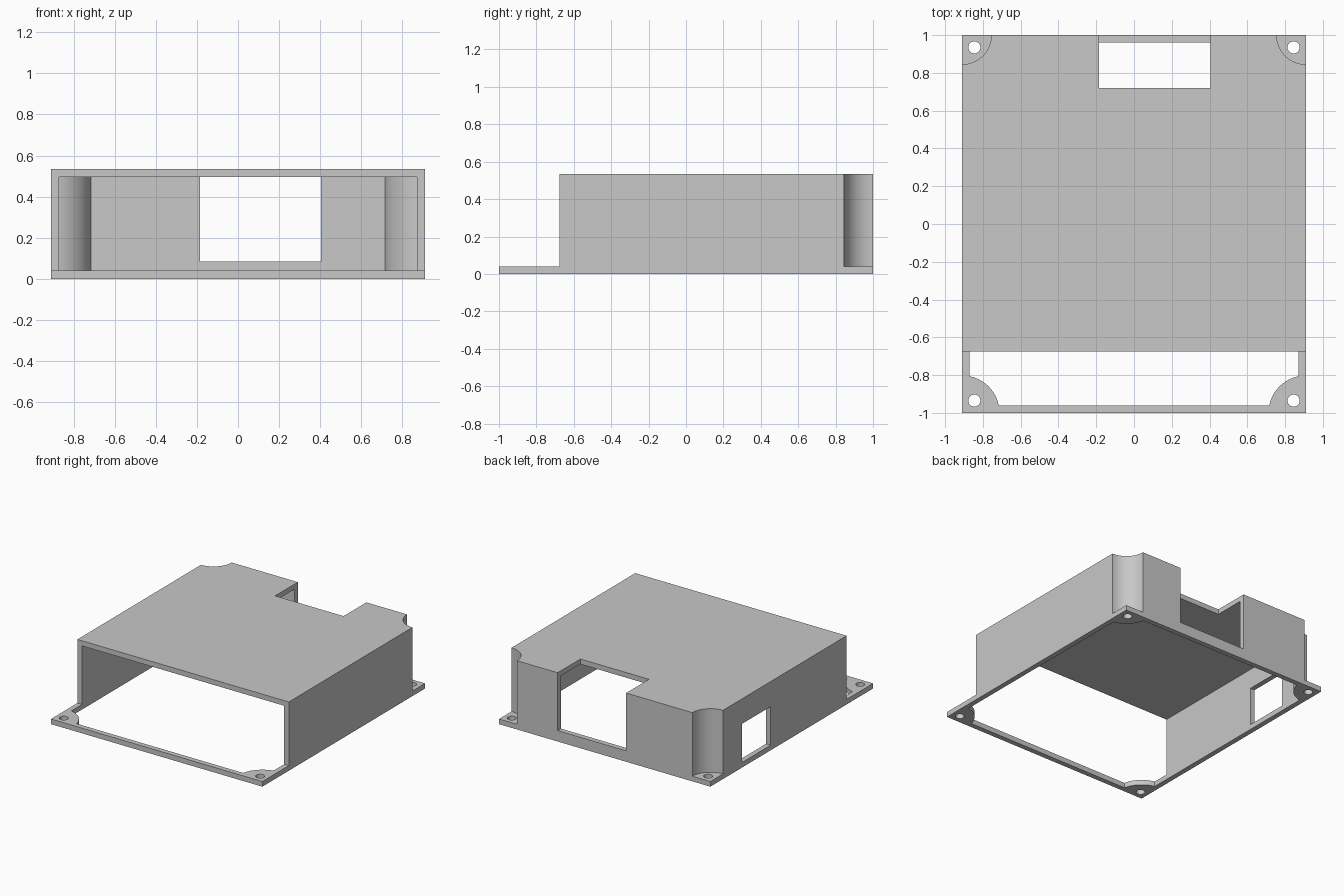
import bpy
import bmesh
from math import asin, acos, cos, sin, pi, radians
from mathutils import Vector

if "Cube" in bpy.data.objects:
    bpy.data.objects.remove(bpy.data.objects["Cube"], do_unlink=True)

# Main dimensions
HX, HY, H = 0.91, 1.0, 0.535
WALL = 0.04
FRONT = -0.675          # where the roof ends
POST_OUT, POST_IN = 0.155, 0.198

grey = bpy.data.materials.new("light grey plastic")
grey.use_nodes = True
colour = (0.58, 0.58, 0.58, 1)
grey.diffuse_color = colour
grey.node_tree.nodes["Principled BSDF"].inputs["Base Color"].default_value = colour


def prism(name, points, offset):
    """Extrude a closed outline of 3D points along an offset."""
    bm = bmesh.new()
    face = bm.faces.new([bm.verts.new(p) for p in points])
    new = bmesh.ops.extrude_face_region(bm, geom=[face])["geom"]
    bmesh.ops.translate(bm, vec=Vector(offset),
                        verts=[v for v in new if isinstance(v, bmesh.types.BMVert)])
    bmesh.ops.recalc_face_normals(bm, faces=bm.faces)
    mesh = bpy.data.meshes.new(name)
    bm.to_mesh(mesh)
    bm.free()
    obj = bpy.data.objects.new(name, mesh)
    bpy.context.collection.objects.link(obj)
    mesh.materials.append(grey)
    return obj


def box(name, x0, x1, y0, y1, z0, z1):
    outline = [(x0, y0, z0), (x1, y0, z0), (x1, y1, z0), (x0, y1, z0)]
    return prism(name, outline, (0, 0, z1 - z0))


def cylinder(name, x, y, r, z0, z1, n):
    outline = [(x + r * cos(2 * pi * i / n), y + r * sin(2 * pi * i / n), z0)
               for i in range(n)]
    return prism(name, outline, (0, 0, z1 - z0))


# Enclosure body: stepped side profile across the full width
side = [(-HY, 0), (HY, 0), (HY, H), (FRONT, H), (FRONT, WALL), (-HY, WALL)]
body = prism("enclosure", [(-HX, y, z) for y, z in side], (2 * HX, 0, 0))

# Inner cavity: plan outline with a concave arc around each corner
start, end, steps = asin(WALL / POST_IN), acos(WALL / POST_IN), 16
cavity_plan = []
for sx, sy in ((1, 1), (-1, 1), (-1, -1), (1, -1)):
    arc = []
    for i in range(steps + 1):
        a = start + (end - start) * i / steps
        arc.append((sx * (HX - POST_IN * sin(a)), sy * (HY - POST_IN * cos(a)), -0.1))
    # Run each arc in the direction that continues around the outline
    cavity_plan += arc[::-1] if sx * sy > 0 else arc
    if sx * sy > 0:
        cavity_plan[-len(arc):] = sorted(arc, key=lambda p: -abs(p[0]))
    else:
        cavity_plan[-len(arc):] = sorted(arc, key=lambda p: abs(p[0]))
cutters = [prism("cavity_cutter", cavity_plan, (0, 0, H - WALL + 0.1))]

# Rounded recesses above the back corners, and four screw holes
for sx in (-1, 1):
    cutters.append(cylinder("corner_cutter", sx * HX, HY, POST_OUT, WALL, 0.7, 96))
    for sy in (-1, 1):
        cutters.append(cylinder("screw_hole_cutter", sx * 0.845, sy * 0.935,
                                0.032, -0.1, 0.1, 32))

# Connector notch through roof and back wall, window in one side wall
cutters.append(box("notch_cutter", -0.185, 0.405, 0.72, 1.1, 0.085, 0.7))
cutters.append(box("window_cutter", -1.0, -0.8, 0.26, 0.61, WALL, 0.34))

bpy.ops.object.select_all(action="DESELECT")
bpy.context.view_layer.objects.active = body
body.select_set(True)
for cutter in cutters:
    cutter.hide_render = True
    mod = body.modifiers.new("cut", "BOOLEAN")
    mod.operation = "DIFFERENCE"
    mod.solver = "EXACT"
    mod.object = cutter
    bpy.ops.object.modifier_apply(modifier=mod.name)
    bpy.data.objects.remove(cutter, do_unlink=True)

bpy.ops.object.shade_smooth_by_angle(angle=radians(30))
